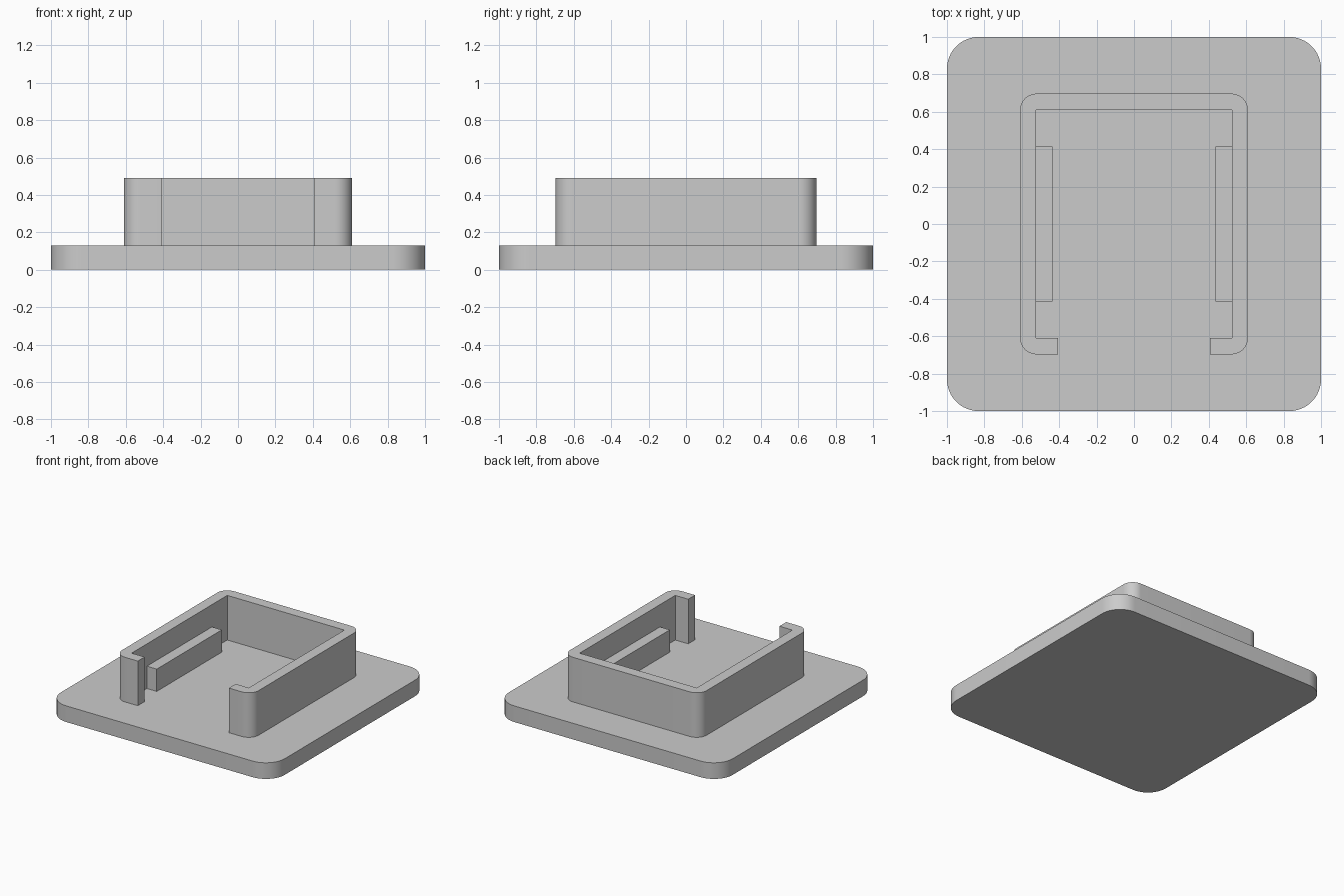
import bpy, bmesh, math

cube = bpy.data.objects.get("Cube")
if cube:
    bpy.data.objects.remove(cube, do_unlink=True)

grey = bpy.data.materials.new("light_grey")
grey.use_nodes = True
colour = (0.6, 0.6, 0.6, 1)
grey.diffuse_color = colour
grey.node_tree.nodes["Principled BSDF"].inputs["Base Color"].default_value = colour

BASE_TOP, WALL_TOP, RAIL_TOP = 0.13, 0.49, 0.31
OUT_X, OUT_Y, IN_X, IN_Y = 0.61, 0.697, 0.523, 0.61
GAP = 0.407  # half the width of the front opening


def arc(cx, cy, radius, start, steps=16):
    """Quarter circle, counter-clockwise from the start angle in degrees."""
    angles = [math.radians(start + 90 * i / steps) for i in range(steps + 1)]
    return [(cx + radius * math.cos(a), cy + radius * math.sin(a)) for a in angles]


def extrude(name, outline, z0, z1):
    """Solid with the given counter-clockwise outline between two heights."""
    bm = bmesh.new()
    face = bm.faces.new([bm.verts.new((x, y, z0)) for x, y in outline])
    top = bmesh.ops.extrude_face_region(bm, geom=[face])["geom"]
    verts = [v for v in top if isinstance(v, bmesh.types.BMVert)]
    bmesh.ops.translate(bm, verts=verts, vec=(0, 0, z1 - z0))
    bmesh.ops.recalc_face_normals(bm, faces=bm.faces[:])
    mesh = bpy.data.meshes.new(name)
    bm.to_mesh(mesh)
    bm.free()
    mesh.materials.append(grey)
    obj = bpy.data.objects.new(name, mesh)
    bpy.context.collection.objects.link(obj)
    bpy.ops.object.select_all(action="DESELECT")
    obj.select_set(True)
    bpy.context.view_layer.objects.active = obj
    bpy.ops.object.shade_smooth_by_angle(angle=math.radians(30))
    return obj


# Rounded base plate
r = 0.17
c = 1 - r
plate = arc(c, c, r, 0) + arc(-c, c, r, 90) + arc(-c, -c, r, 180) + arc(c, -c, r, 270)
extrude("base_plate", plate, 0, BASE_TOP)

# Wall: rounded outside, square inside, open at the front between two short lips
r = 0.09
cx, cy = OUT_X - r, OUT_Y - r
wall = [(GAP, -OUT_Y)] + arc(cx, -cy, r, 270) + arc(cx, cy, r, 0)
wall += arc(-cx, cy, r, 90) + arc(-cx, -cy, r, 180) + [(-GAP, -OUT_Y)]
wall += [(-GAP, -IN_Y), (-IN_X, -IN_Y), (-IN_X, IN_Y)]
wall += [(IN_X, IN_Y), (IN_X, -IN_Y), (GAP, -IN_Y)]
extrude("holder_wall", wall, BASE_TOP, WALL_TOP)

# Low rails along the inside of each side wall
for side, name in ((1, "left_rail"), (-1, "right_rail")):
    xs = sorted((side * 0.435, side * IN_X))
    rail = [(xs[0], -0.415), (xs[1], -0.415), (xs[1], 0.415), (xs[0], 0.415)]
    extrude(name, rail, BASE_TOP, RAIL_TOP)
